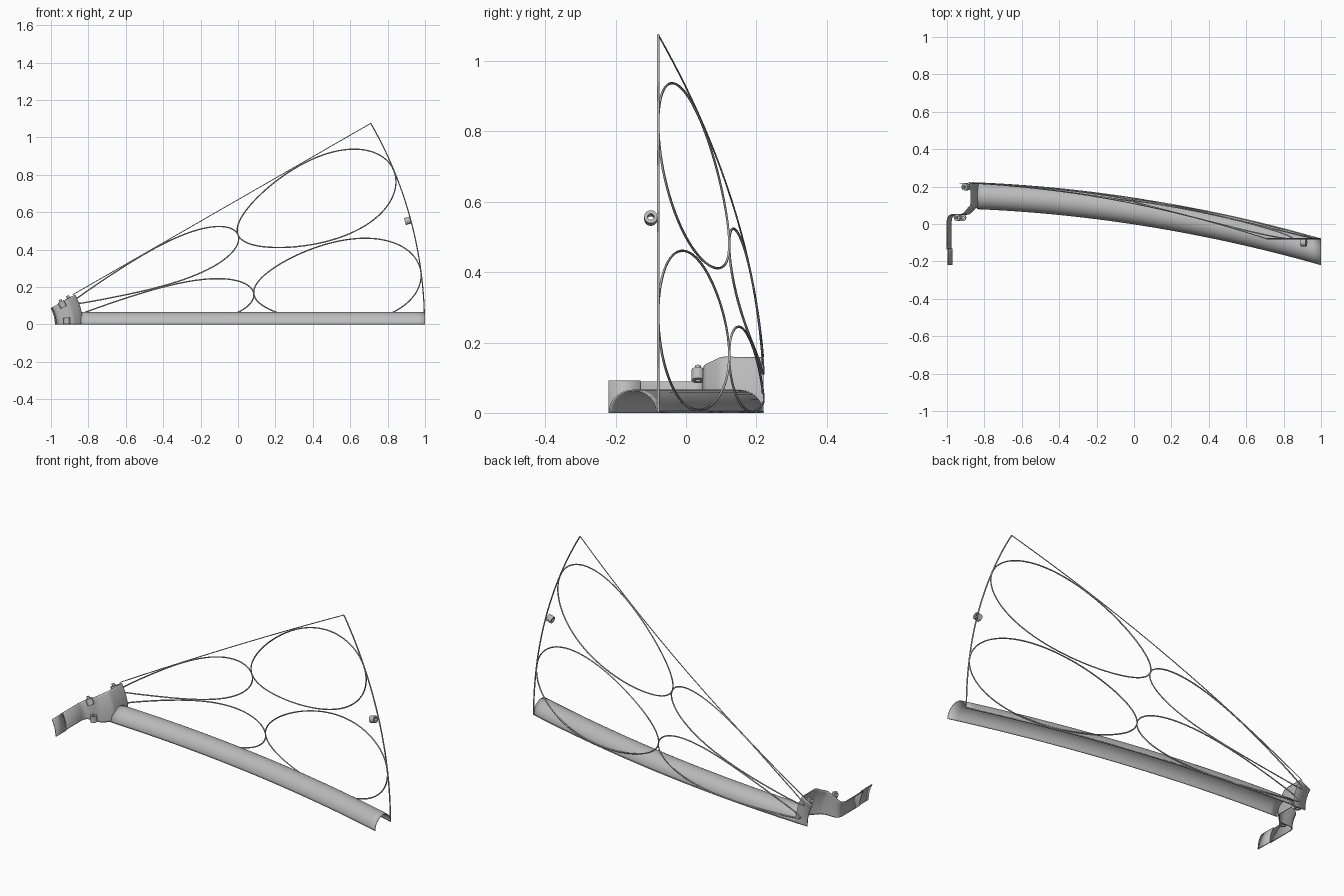
import bpy, math
from math import sin, cos, pi, radians
from mathutils import Vector

cube = bpy.data.objects.get("Cube")
if cube:
    bpy.data.objects.remove(cube, do_unlink=True)

grey = bpy.data.materials.new("satin_grey")
grey.use_nodes = True
colour = (0.5, 0.5, 0.5, 1)
grey.diffuse_color = colour
grey.node_tree.nodes["Principled BSDF"].inputs["Base Color"].default_value = colour

HUB_X, RIM, SPAN, WIRE = -1.16, 2.157, 29.9, 0.0035


def polar(r, deg, y):
    """Point at radius r and angle deg around the dish axis."""
    a = radians(deg)
    return Vector((HUB_X + r * cos(a), y, r * sin(a)))


def dish(r):
    """Depth of the parabolic dish at radius r."""
    return 0.226 - 0.0656 * r * r


def finish(obj, angle=40):
    bpy.ops.object.select_all(action='DESELECT')
    obj.select_set(True)
    bpy.context.view_layer.objects.active = obj
    bpy.ops.object.shade_smooth_by_angle(angle=radians(angle))
    return obj


def grid(name, rows, close=False, thickness=0):
    """Skin a grid of points; close joins the last column to the first."""
    n = len(rows[0])
    verts = [p for row in rows for p in row]
    faces = [(i * n + j, i * n + (j + 1) % n, (i + 1) * n + (j + 1) % n, (i + 1) * n + j)
             for i in range(len(rows) - 1) for j in range(n if close else n - 1)]
    mesh = bpy.data.meshes.new(name)
    mesh.from_pydata(verts, [], faces)
    mesh.materials.append(grey)
    obj = bpy.data.objects.new(name, mesh)
    bpy.context.collection.objects.link(obj)
    if thickness:
        mod = obj.modifiers.new("thickness", 'SOLIDIFY')
        mod.thickness = thickness
        mod.offset = 0
    return finish(obj)


def wire(name, points, cyclic=False, radius=WIRE):
    """Round wire through the points, turned into a mesh."""
    curve = bpy.data.curves.new(name, 'CURVE')
    curve.dimensions = '3D'
    curve.bevel_depth = radius
    curve.bevel_resolution = 1
    curve.use_fill_caps = True
    spline = curve.splines.new('POLY')
    spline.points.add(len(points) - 1)
    for sp, p in zip(spline.points, points):
        sp.co = (p.x, p.y, max(p.z, radius), 1)
    spline.use_cyclic_u = cyclic
    curve.materials.append(grey)
    obj = bpy.data.objects.new(name, curve)
    bpy.context.collection.objects.link(obj)
    bpy.ops.object.select_all(action='DESELECT')
    obj.select_set(True)
    bpy.context.view_layer.objects.active = obj
    bpy.ops.object.convert(target='MESH')
    return finish(bpy.context.object, 60)


def sleeve(name, centre, axis, length=0.034, outer=0.019, inner=0.009):
    """Short hollow cylinder along an axis."""
    h = length / 2
    section = [(inner, -h), (outer, -h), (outer, h), (inner, h)]
    turn = Vector(axis).to_track_quat('Z', 'Y').to_matrix()
    rows = [[centre + turn @ Vector((r * cos(a), r * sin(a), z)) for r, z in section]
            for a in (2 * pi * k / 24 for k in range(25))]
    return grid(name, rows, close=True)


# Loops of the petal: two rings of ovals, each filling half of the span
for ring, r0, r1 in (("inner", 0.30, 1.255), ("outer", 1.255, 2.156)):
    for side, mid in (("lower", 7.5), ("upper", 22.45)):
        pts = []
        for k in range(96):
            t = 2 * pi * k / 96
            r = (r0 + r1) / 2 + (r1 - r0) / 2 * cos(t)
            pts.append(polar(r, mid + 7.25 * sin(t), dish(r)))
        wire(f"{ring}_{side}_loop", pts, cyclic=True)

# Outer rim and the two radial edge wires
wire("rim_arc", [polar(RIM, SPAN * k / 40, dish(RIM)) for k in range(41)])
radii = [0.32 + (RIM - 0.32) * k / 40 for k in range(41)]
for side, deg in (("upper", SPAN), ("lower", 0)):
    wire(f"{side}_edge", [polar(r, deg, dish(r)) for r in radii], radius=0.0025)

# Arched rib that follows the dish along the bottom
rib = []
for k in range(41):
    r = 0.32 + (2.16 - 0.32) * k / 40
    rib.append([Vector((HUB_X + r, dish(r) - 0.07 - 0.068 * cos(a), 0.064 * sin(a)))
                for a in (pi * j / 20 for j in range(21))])
grid("arched_rib", rib, thickness=0.004)

# Bent hub bracket with a back flange: a sheet profile swept around the dish axis
profile = [(0.258, 0.218), (0.328, 0.218), (0.328, 0.108), (0.324, 0.096), (0.312, 0.086),
           (0.288, 0.06), (0.276, 0.053), (0.25, 0.05), (0.21, 0.05), (0.196, 0.045),
           (0.186, 0.033), (0.183, 0.015), (0.183, -0.135)]
steps = [28.9 * k / 16 for k in range(17)]
grid("hub_bracket", [[polar(r, d, y) for r, y in profile] for d in steps], thickness=0.005)
grid("hub_flap", [[polar(0.188, d, y) for y in (-0.13, -0.22)] for d in steps], thickness=0.005)

# Joining sleeve on the rim, and pinned sleeves on both edges of the bracket
sleeve("rim_sleeve", polar(2.14, 15, -0.1), polar(1, 15, 0) - polar(0, 0, 0), 0.03)
for side, deg, sign in (("upper", 26, 1), ("lower", 4.5, -1)):
    out = Vector((-sin(radians(deg)), 0, cos(radians(deg)))) * sign
    for place, r, y in (("front", 0.245, 0.034), ("back", 0.29, 0.198)):
        spot = polar(r, deg, y)
        sleeve(f"{side}_{place}_sleeve", spot, out, 0.034, 0.018, 0.007)
        if sign > 0:
            sleeve(f"{side}_{place}_pin", spot + out * 0.014, out, 0.03, 0.008, 0.002)
